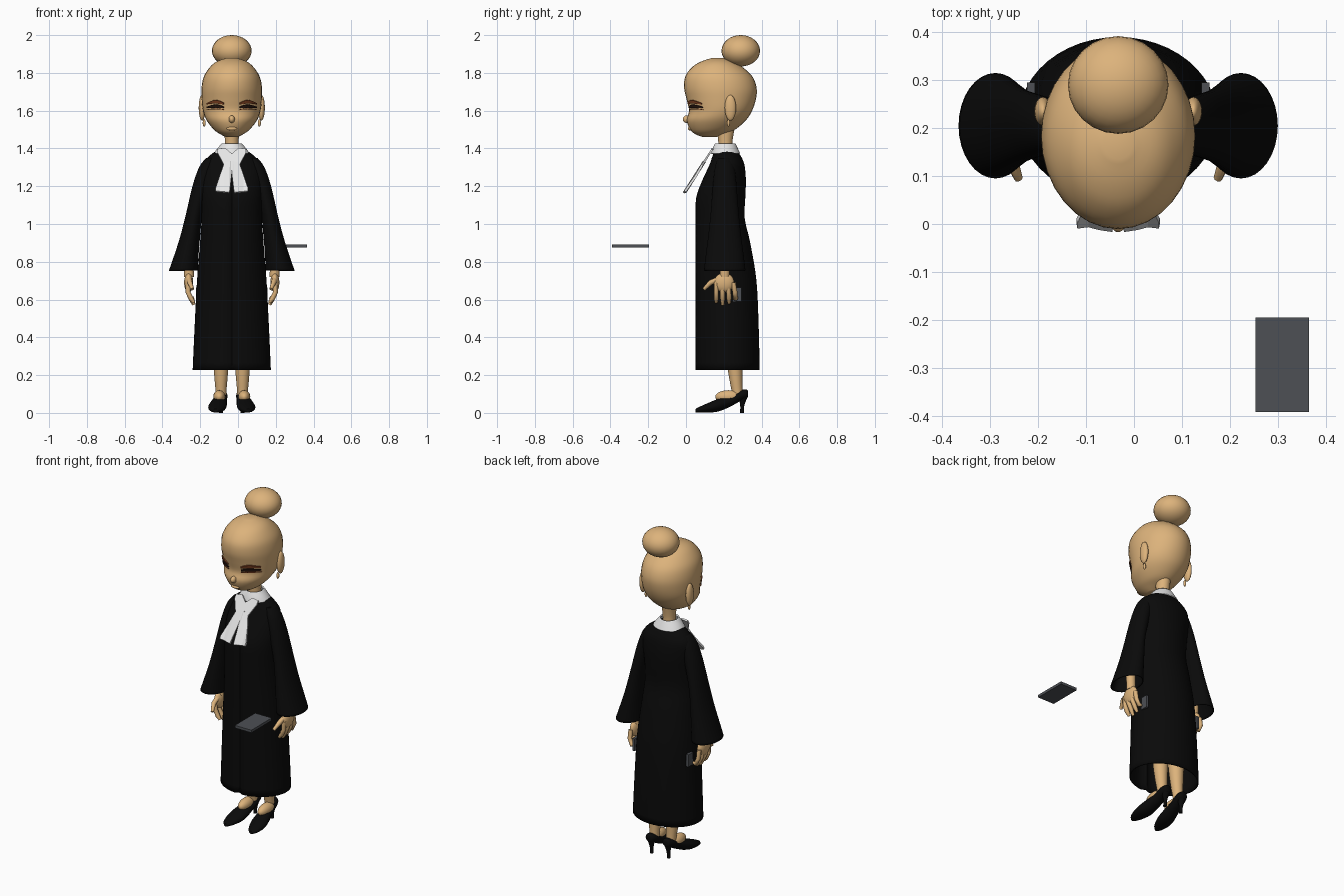
import bpy, bmesh
from math import sin, cos, pi, sqrt
from mathutils import Vector

if "Cube" in bpy.data.objects:
    bpy.data.objects.remove(bpy.data.objects["Cube"])

MID = -0.033  # body centre line in x


def material(name, r, g, b):
    m = bpy.data.materials.new(name)
    m.use_nodes = True
    m.diffuse_color = (r, g, b, 1)
    bsdf = m.node_tree.nodes["Principled BSDF"]
    bsdf.inputs["Base Color"].default_value = (r, g, b, 1)
    bsdf.inputs["Roughness"].default_value = 0.8
    return m


SKIN = material("warm_skin", 0.72, 0.45, 0.2)
BLACK = material("black_cloth", 0.003, 0.003, 0.003)
WHITE = material("white_linen", 0.8, 0.8, 0.8)
SLATE = material("slate_grey", 0.075, 0.08, 0.09)
BROWN = material("red_brown", 0.2, 0.05, 0.015)
LASH = material("dark_lash", 0.02, 0.008, 0.005)


def finish(name, bm, mat, smooth=True):
    bmesh.ops.recalc_face_normals(bm, faces=bm.faces)
    me = bpy.data.meshes.new(name)
    bm.to_mesh(me)
    bm.free()
    me.materials.append(mat)
    ob = bpy.data.objects.new(name, me)
    bpy.context.collection.objects.link(ob)
    if smooth:
        bpy.ops.object.select_all(action="DESELECT")
        ob.select_set(True)
        bpy.context.view_layer.objects.active = ob
        bpy.ops.object.shade_smooth_by_angle(angle=0.9)
    return ob


def thicken(ob, t, offset=-1):
    mod = ob.modifiers.new("thickness", "SOLIDIFY")
    mod.thickness, mod.offset = t, offset
    return ob


def refine(rings, steps=4):
    """Catmull-Rom smoothing of a list of ring tuples."""
    out = []
    for i in range(len(rings) - 1):
        p = [rings[max(0, min(len(rings) - 1, i + k))] for k in (-1, 0, 1, 2)]
        for s in range(steps):
            t = s / steps
            out.append(tuple(0.5 * (2 * b + (c - a) * t + (2 * a - 5 * b + 4 * c - d) * t * t
                                    + (3 * b - a - 3 * c + d) * t ** 3) for a, b, c, d in zip(*p)))
    return out + [rings[-1]]


def loft(name, rings, mat, axis="z", seg=32, caps=(True, True), groove=0):
    """Rings: (position on axis, centre u, centre v, radius u, radius v)."""
    bm = bmesh.new()
    loops = []
    for p, u, v, ru, rv in refine(rings):
        loop = []
        for i in range(seg):
            a = 2 * pi * i / seg - pi / 2
            cu, cv = u + ru * cos(a), v + rv * sin(a)
            if i == 0:
                cv += groove
            loop.append(bm.verts.new((cu, cv, p) if axis == "z" else (cu, p, cv)))
        loops.append(loop)
    for lo, hi in zip(loops, loops[1:]):
        for i in range(seg):
            j = (i + 1) % seg
            bm.faces.new((lo[i], lo[j], hi[j], hi[i]))
    if caps[0]:
        bm.faces.new(loops[0])
    if caps[1]:
        bm.faces.new(loops[-1])
    return finish(name, bm, mat)


def ball(name, centre, radii, mat):
    bm = bmesh.new()
    bmesh.ops.create_uvsphere(bm, u_segments=24, v_segments=16, radius=1)
    for v in bm.verts:
        v.co = Vector(c + r * k for c, r, k in zip(centre, radii, v.co))
    return finish(name, bm, mat)


def box(name, lo, hi, mat):
    bm = bmesh.new()
    bmesh.ops.create_cube(bm, size=1)
    for v in bm.verts:
        v.co = Vector(a if k < 0 else b for a, b, k in zip(lo, hi, v.co))
    return finish(name, bm, mat, False)


def strip(name, cols, yf, mat, thick):
    """Sheet made of columns (x, low z, high z) laid on the surface yf(x, z)."""
    bm = bmesh.new()
    pairs = [[bm.verts.new((x, yf(x, z), z)) for z in (lo, hi)] for x, lo, hi in cols]
    for (a, b), (c, d) in zip(pairs, pairs[1:]):
        bm.faces.new((a, c, d, b))
    return thicken(finish(name, bm, mat, False), thick, 0)


def tube(name, points, radius, mat):
    cu = bpy.data.curves.new(name, "CURVE")
    cu.dimensions, cu.bevel_depth, cu.bevel_resolution = "3D", radius, 2
    cu.use_fill_caps = True
    sp = cu.splines.new("POLY")
    sp.points.add(len(points) - 1)
    for i, (q, p) in enumerate(zip(sp.points, points)):
        q.co = (*p, 1)
        q.radius = 0.65 if i == len(points) - 1 else 1
    cu.materials.append(mat)
    bpy.context.collection.objects.link(bpy.data.objects.new(name, cu))


def body_rings(profile):
    """Profile rows: (z, half width, front y, back y)."""
    return [(z, MID, (f + b) / 2, w, (b - f) / 2) for z, w, f, b in profile]


# Head, bun and neck
head = body_rings([
    (1.46, 0.03, 0.09, 0.16), (1.475, 0.06, 0.05, 0.2), (1.5, 0.095, 0.022, 0.26),
    (1.55, 0.134, 0.004, 0.318), (1.6, 0.152, 0.016, 0.35), (1.66, 0.159, 0.003, 0.37),
    (1.72, 0.16, -0.01, 0.374), (1.78, 0.148, -0.004, 0.352), (1.83, 0.116, 0.032, 0.3),
    (1.86, 0.08, 0.08, 0.25), (1.878, 0.03, 0.135, 0.2)])
loft("head", head, SKIN)
ball("hair_bun", (MID, 0.29, 1.917), (0.105, 0.102, 0.083), SKIN)
loft("neck", body_rings([(1.34, 0.045, 0.165, 0.26), (1.42, 0.036, 0.172, 0.245),
                         (1.52, 0.042, 0.16, 0.26)]), SKIN)
ball("nose", (MID, 0.005, 1.555), (0.016, 0.022, 0.02), SKIN)
ball("lips", (MID, 0.022, 1.505), (0.028, 0.012, 0.01), SKIN)


def face_y(x, z):
    rows = refine(head)
    for a, b in zip(rows, rows[1:]):
        if a[0] <= z <= b[0]:
            t = (z - a[0]) / (b[0] - a[0])
            _, _, cy, rx, ry = [p + (q - p) * t for p, q in zip(a, b)]
            return cy - ry * sqrt(max(0.02, 1 - ((x - MID) / rx) ** 2)) - 0.004


# Robe with a pleat down the front
robe = loft("robe", body_rings([
    (0.227, 0.207, 0.05, 0.39), (0.45, 0.197, 0.05, 0.385), (0.7, 0.184, 0.05, 0.373),
    (0.9, 0.168, 0.05, 0.34), (1.03, 0.16, 0.05, 0.311), (1.14, 0.162, 0.053, 0.314),
    (1.23, 0.165, 0.085, 0.317), (1.31, 0.157, 0.122, 0.31), (1.355, 0.125, 0.138, 0.293),
    (1.385, 0.085, 0.15, 0.272), (1.4, 0.055, 0.16, 0.255)]),
    BLACK, seg=48, caps=(False, True), groove=0.015)
thicken(robe, 0.008)

# Collar and two-tailed neck cloth
collar = loft("collar", body_rings([(1.37, 0.088, 0.14, 0.28), (1.395, 0.07, 0.148, 0.268),
                                    (1.422, 0.046, 0.16, 0.255)]), WHITE, caps=(False, False))
thicken(collar, 0.008, 1)


def cloth_y(x, z):
    return 0.148 - (1.41 - z) * 0.64


strip("neck_cloth_knot", [(MID + x, lo, hi) for x, lo, hi in (
    (-0.075, 1.375, 1.395), (-0.035, 1.3, 1.4), (0, 1.28, 1.37),
    (0.035, 1.3, 1.4), (0.075, 1.375, 1.395))], cloth_y, WHITE, 0.01)

for s, side in ((1, "left"), (-1, "right")):
    def at(off, y, z):
        return (MID + s * off, y, z)

    # Tail of the neck cloth with pleats
    strip(side + "_neck_cloth_tail", [(MID + s * x, lo, hi) for x, lo, hi in (
        (0.002, 1.27, 1.33), (0.012, 1.165, 1.33), (0.04, 1.168, 1.32), (0.062, 1.17, 1.255),
        (0.086, 1.172, 1.19))],
        lambda x, z: cloth_y(x, z) + 0.004 * cos(abs(x - MID) * 200), WHITE, 0.012)

    # Eyebrow, lashes and sliver of eye
    for part, mat, lo, hi, lift in (("eyebrow", BROWN, 1.628, 1.646, 0.01),
                                    ("eyelash", LASH, 1.61, 1.626, 0.006),
                                    ("eyelid_edge", BROWN, 1.603, 1.608, 0.004)):
        cols = []
        for i in range(9):
            t = i / 8
            arch = lift * sin(pi * t)
            taper = (hi - lo) * 0.3 * (1 - sin(pi * t))
            cols.append((MID + s * (0.042 + 0.088 * t), lo + arch + taper, hi + arch - taper))
        strip(side + "_" + part, cols, face_y, mat, 0.006)

    # Ear and earring
    ball(side + "_ear", at(0.157, 0.235, 1.615), (0.018, 0.03, 0.068), SKIN)
    ball(side + "_earring", at(0.146, 0.225, 1.535), (0.008, 0.008, 0.02), SKIN)

    # Wide open sleeve
    sleeve = loft(side + "_sleeve", [(z, MID + s * c, 0.205, r, ry) for z, c, r, ry in (
        (0.753, 0.256, 0.077, 0.11), (0.83, 0.241, 0.065, 0.101), (0.93, 0.221, 0.053, 0.088),
        (1.05, 0.199, 0.044, 0.075), (1.2, 0.163, 0.045, 0.063), (1.3, 0.131, 0.042, 0.052),
        (1.35, 0.11, 0.026, 0.035))], BLACK, caps=(False, True))
    thicken(sleeve, 0.006)

    # Forearm, palm, fingers and thumb
    loft(side + "_forearm", [(z, MID + s * c, 0.205, r, r) for z, c, r in (
        (0.72, 0.226, 0.026), (0.82, 0.228, 0.026), (0.95, 0.22, 0.03))], SKIN, seg=16)
    ball(side + "_palm", at(0.228, 0.202, 0.69), (0.024, 0.053, 0.052), SKIN)
    for i, tip in enumerate((0.585, 0.572, 0.58, 0.61)):
        y = 0.16 + 0.03 * i
        tube(f"{side}_finger_{i + 1}", [at(0.232, y, 0.69), at(0.232, y + 0.003 * i, 0.64),
                                        at(0.216, y + 0.004 * i, 0.605),
                                        at(0.2, y + 0.004 * i, tip)], 0.013, SKIN)
    tube(side + "_thumb", [at(0.226, 0.19, 0.715), at(0.222, 0.13, 0.69),
                           at(0.208, 0.095, 0.655)], 0.014, SKIN)

    # Pocket edge
    box(side + "_pocket", (MID + s * 0.182 - 0.008, 0.25, 0.59),
        (MID + s * 0.182 + 0.008, 0.295, 0.665), SLATE)

    # Leg, foot and heeled shoe
    loft(side + "_leg", [(z, MID + s * 0.057, y, r, r) for z, y, r in (
        (0.08, 0.275, 0.028), (0.12, 0.27, 0.029), (0.2, 0.262, 0.036), (0.32, 0.255, 0.044),
        (0.6, 0.24, 0.05))], SKIN, seg=20)
    ball(side + "_foot", at(0.066, 0.225, 0.085), (0.032, 0.07, 0.035), SKIN)
    loft(side + "_shoe", [(y, MID + s * c, z, w, h) for y, c, z, w, h in (
        (0.05, 0.086, 0.012, 0.012, 0.009), (0.075, 0.084, 0.018, 0.032, 0.016),
        (0.13, 0.078, 0.03, 0.047, 0.028), (0.18, 0.071, 0.044, 0.045, 0.034),
        (0.24, 0.063, 0.066, 0.037, 0.03), (0.29, 0.058, 0.092, 0.035, 0.028),
        (0.32, 0.057, 0.1, 0.025, 0.024), (0.328, 0.057, 0.102, 0.012, 0.015))],
        BLACK, axis="y", seg=20)
    loft(side + "_heel", [(z, MID + s * 0.057, y, r, r) for z, y, r in (
        (0, 0.296, 0.01), (0.04, 0.298, 0.011), (0.085, 0.302, 0.024))], BLACK, seg=12)

# Floating tablet
box("tablet", (0.253, -0.392, 0.875), (0.365, -0.195, 0.891), SLATE)
